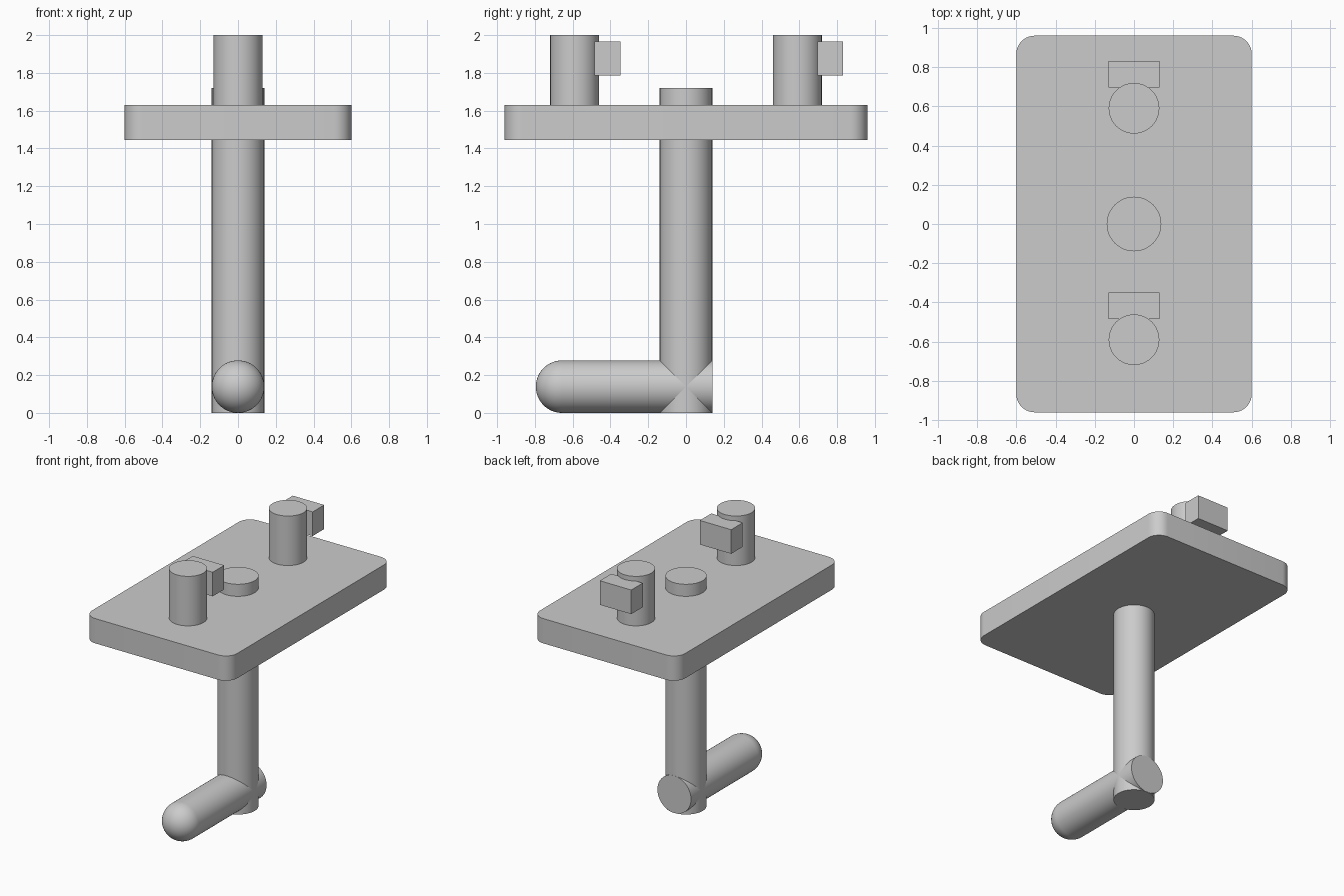
import bpy, bmesh, math
from mathutils import Matrix

if "Cube" in bpy.data.objects:
    bpy.data.objects.remove(bpy.data.objects["Cube"])


def add_object(name, bm):
    mesh = bpy.data.meshes.new(name)
    bm.to_mesh(mesh)
    bm.free()
    ob = bpy.data.objects.new(name, mesh)
    bpy.context.collection.objects.link(ob)
    bpy.ops.object.select_all(action='DESELECT')
    ob.select_set(True)
    bpy.context.view_layer.objects.active = ob
    bpy.ops.object.shade_smooth_by_angle(angle=math.radians(35))
    return ob


def lathe(name, profile, matrix, steps=64):
    """Revolve a (radius, height) profile around local z."""
    bm = bmesh.new()
    verts = [bm.verts.new((r, 0, z)) for r, z in profile]
    edges = [bm.edges.new(pair) for pair in zip(verts, verts[1:])]
    bmesh.ops.spin(bm, geom=verts + edges, cent=(0, 0, 0), axis=(0, 0, 1),
                   angle=math.tau, steps=steps)
    bmesh.ops.remove_doubles(bm, verts=bm.verts, dist=1e-5)
    bmesh.ops.recalc_face_normals(bm, faces=bm.faces)
    bm.transform(matrix)
    return add_object(name, bm)


def cylinder(name, r, y, z0, z1):
    return lathe(name, [(0, z0), (r, z0), (r, z1), (0, z1)],
                 Matrix.Translation((0, y, 0)))


def box(name, size, loc, corner=0):
    bm = bmesh.new()
    bmesh.ops.create_cube(bm, size=1, matrix=Matrix.Translation(loc)
                          @ Matrix.Diagonal((*size, 1)))
    if corner:
        upright = [e for e in bm.edges
                   if abs(e.verts[0].co.z - e.verts[1].co.z) > 0.01]
        bmesh.ops.bevel(bm, geom=upright, offset=corner, segments=10,
                        profile=0.5, affect='EDGES')
    return add_object(name, bm)


R = 0.139

# Mounting plate with rounded corners
box("plate", (1.2, 1.92, 0.185), (0, 0, 1.5375), corner=0.093)

# Vertical stem passing through the plate
cylinder("stem", R, 0, 0, 1.72)

# Horizontal arm: flat at the back, domed at the front
reach = 0.795 - R
dome = [(R * math.cos(a), reach + R * math.sin(a))
        for a in (i * math.pi / 32 for i in range(16))]
lathe("arm", [(0, -R), (R, -R)] + dome + [(0, reach + R)],
      Matrix.Translation((0, 0, R)) @ Matrix.Rotation(math.pi / 2, 4, 'X'))

# Two posts, each with a block on its rear side
for name, y in (("front", -0.59), ("rear", 0.59)):
    cylinder(name + "_post", 0.129, y, 1.63, 2.0)
    box(name + "_block", (0.26, 0.136, 0.18), (0, y + 0.174, 1.875))
